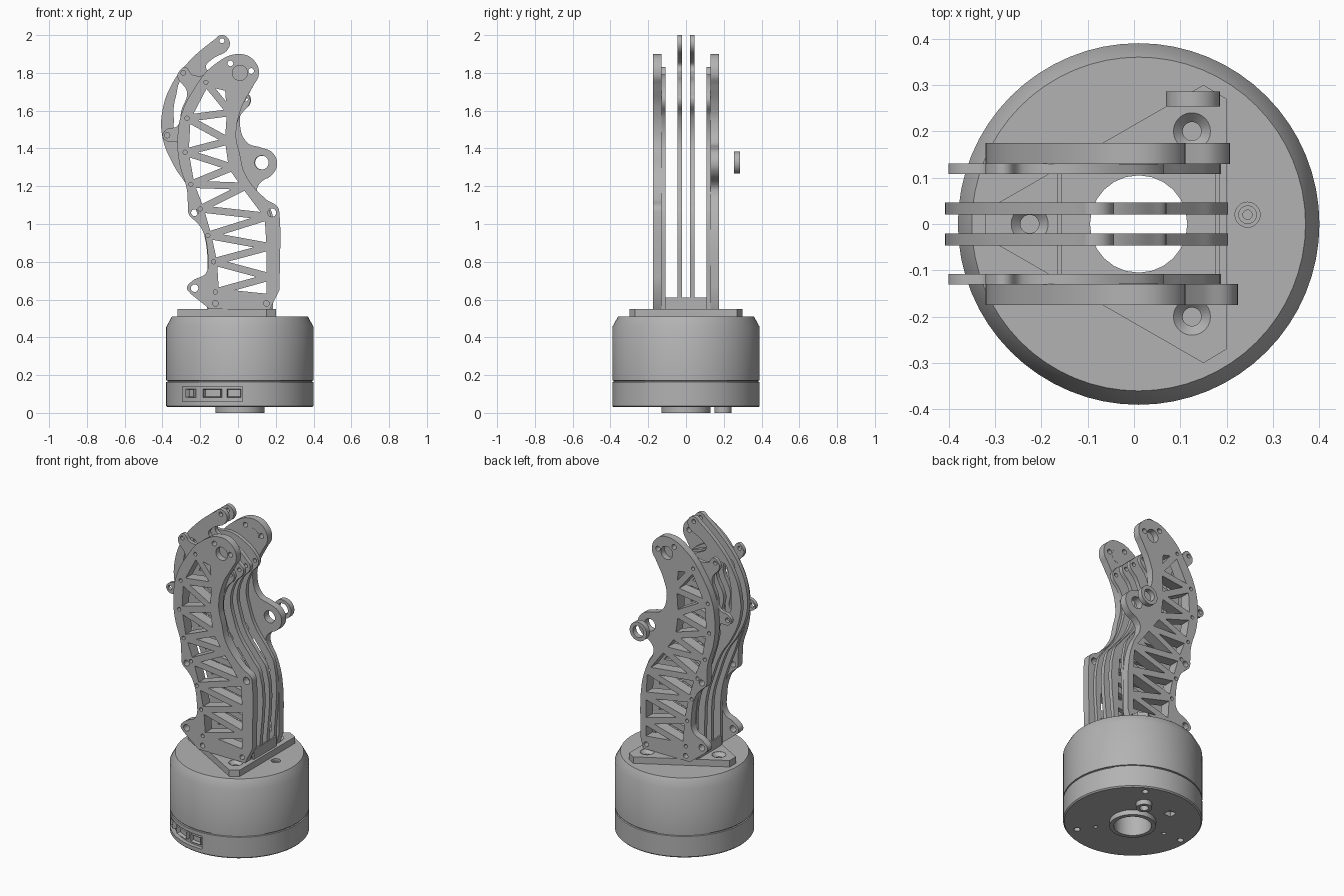
import bpy, bmesh, math
from mathutils import Vector

if "Cube" in bpy.data.objects:
    bpy.data.objects.remove(bpy.data.objects["Cube"])

grey = bpy.data.materials.new("machined_grey")
grey.use_nodes = True
grey.diffuse_color = (.45, .45, .45, 1)
grey.node_tree.nodes["Principled BSDF"].inputs["Base Color"].default_value = grey.diffuse_color
UP = math.pi / 2
CX = .01


def activate(ob):
    bpy.ops.object.select_all(action='DESELECT')
    ob.select_set(True)
    bpy.context.view_layer.objects.active = ob


def smooth(ob):
    activate(ob)
    bpy.ops.object.shade_smooth_by_angle(angle=math.radians(30))


def from_bmesh(name, bm, loc=(0, 0, 0), rot=(0, 0, 0)):
    bmesh.ops.recalc_face_normals(bm, faces=bm.faces)
    me = bpy.data.meshes.new(name)
    bm.to_mesh(me)
    bm.free()
    me.materials.append(grey)
    ob = bpy.data.objects.new(name, me)
    ob.location, ob.rotation_euler = loc, rot
    bpy.context.collection.objects.link(ob)
    return ob


def lathe(name, profile, loc=(0, 0, 0), rot=(0, 0, 0), segs=64):
    """Closed (radius, height) profile turned about its own z axis."""
    bm = bmesh.new()
    rings = []
    for i in range(segs):
        a = math.tau * i / segs
        rings.append([bm.verts.new((r * math.cos(a), r * math.sin(a), z)) for r, z in profile])
    n = len(profile)
    for i in range(segs):
        p, q = rings[i], rings[(i + 1) % segs]
        for k in range(n):
            m = (k + 1) % n
            bm.faces.new((p[k], q[k], q[m], p[m]))
    ob = from_bmesh(name, bm, loc, rot)
    smooth(ob)
    return ob


def box(name, size, loc, rot=(0, 0, 0), socket=0):
    bm = bmesh.new()
    bmesh.ops.create_cube(bm, size=1)
    bmesh.ops.scale(bm, vec=size, verts=bm.verts)
    if socket:  # sink the front face to form a socket
        front = [f for f in bm.faces if f.normal.y < -.9]
        bmesh.ops.inset_region(bm, faces=front, thickness=socket)
        bmesh.ops.translate(bm, vec=(0, .03, 0), verts=front[0].verts)
    return from_bmesh(name, bm, loc, rot)


def cylinder(name, r, depth, loc, rot=(0, 0, 0)):
    bm = bmesh.new()
    bmesh.ops.create_cone(bm, cap_ends=True, segments=32, radius1=r, radius2=r, depth=depth)
    return from_bmesh(name, bm, loc, rot)


def cut(ob, cutter):
    cutter.hide_render = True
    mod = ob.modifiers.new("cut", 'BOOLEAN')
    mod.operation, mod.solver, mod.object = 'DIFFERENCE', 'EXACT', cutter
    activate(ob)
    bpy.ops.object.modifier_apply(modifier=mod.name)
    bpy.data.objects.remove(cutter)


def ring(x, y, r):
    return [(x + r, y), (x, y + r), (x - r, y), (x, y - r)]


def sheet(name, curved, straight, thick, loc, rot):
    """Flat plate from outlines in hundredths; inner outlines become holes."""
    cu = bpy.data.curves.new(name, 'CURVE')
    cu.dimensions, cu.fill_mode = '2D', 'BOTH'
    cu.extrude, cu.resolution_u = thick / 2, 6
    for pts, soft in [(p, True) for p in curved] + [(p, False) for p in straight]:
        sp = cu.splines.new('BEZIER')
        sp.bezier_points.add(len(pts) - 1)
        sp.use_cyclic_u = True
        for bp, (x, y) in zip(sp.bezier_points, pts):
            bp.co = (x / 100, y / 100, 0)
            corner = not soft or (len(pts) > 8 and y <= 65)
            bp.handle_left_type = bp.handle_right_type = 'VECTOR' if corner else 'AUTO'
    cu.materials.append(grey)
    ob = bpy.data.objects.new(name, cu)
    ob.location, ob.rotation_euler = loc, rot
    bpy.context.collection.objects.link(ob)
    activate(ob)
    bpy.ops.object.convert(target='MESH')
    smooth(bpy.context.view_layer.objects.active)


def shrink(a, b, c, gap):
    """Triangle inset evenly by gap, leaving truss bars around it."""
    a, b, c = Vector(a), Vector(b), Vector(c)
    la, lb, lc = (b - c).length, (c - a).length, (a - b).length
    per = la + lb + lc
    mid = (a * la + b * lb + c * lc) / per
    s = per / 2
    rad = math.sqrt(s * (s - la) * (s - lb) * (s - lc)) / s
    return [tuple(mid + (p - mid) * (1 - gap / rad)) for p in (a, b, c)]


# Motor housing with port recess and screw holes
housing = lathe("motor_housing", [(.105, .51), (.36, .51), (.39, .455), (.39, .172), (.383, .17),
                                  (.383, .165), (.39, .163), (.39, .037), (.383, .03), (.13, .03),
                                  (.13, 0), (.105, 0)], (CX, 0, 0))
cut(housing, box("port_cutter", (.32, .3, .08), (-.135, -.35, .1)))
cut(housing, cylinder("top_cutter", .027, .06, (.245, .02, .51)))
cut(housing, box("square_cutter", (.05, .05, .06), (-.095, .2, .03)))
for x, y, r in [(.19, -.27, .018), (.17, .3, .018), (-.33, .01, .018), (.13, -.18, .012), (-.21, .01, .012)]:
    cut(housing, cylinder("screw_cutter", r, .06, (x, y, .03)))
smooth(housing)
lathe("port_wall", [(.33, .05), (.365, .05), (.365, .15), (.33, .15)], (CX, 0, 0))
for x, w in [(-.24, .055), (-.13, .1), (-.02, .075)]:
    a = math.asin((x - CX) / .365)
    box("port_socket", (w, .05, .045), (x, -.36 * math.cos(a), .105), (0, 0, a), .009)
lathe("top_pin", [(.01, .48), (.02, .48), (.02, .5), (.01, .5)], (.245, .02, 0), segs=24)
lathe("bottom_boss", [(.025, 0), (.045, 0), (.045, .04), (.025, .04)], (.09, .195, 0), segs=32)

# Mounting plate with countersunk holes
screws = [(12.5, 20), (12.5, -20), (-22.5, 0)]
sheet("mounting_plate", [ring(1, 0, 10.5)] + [ring(x, y, 4) for x, y in screws],
      [[(15, 30), (20, 27), (20, -27), (15, -30), (-32, -3), (-32, 3)]], .04, (0, 0, .53), (0, 0, 0))
for x, y in screws:
    lathe("countersink", [(.041, .55), (.02, .528), (.02, .511), (.041, .511)], (x / 100, y / 100, 0), segs=32)
for x in (-.16, .18):
    box("cross_wall", (.01, .22, .06), (x, 0, .58))

# Truss pattern shared by every side plate
zigzag = [(-5, 172), (-17, 175), (-4, 159), (-27, 156), (-5, 144), (-28, 138), (-3, 130), (-25, 121), (4, 120),
          (-20, 108), (16, 104), (-16, 94), (17, 88), (-13, 80), (17, 72), (-12, 64), (17, 61)]
truss = [shrink(*zigzag[i:i + 3], 1.9) for i in range(len(zigzag) - 2)]
rivets = [ring(x, z, 1.1) for x, z in zigzag[1::2]]

# Outer side plates
left_edge = [(-15, 55), (-25, 63), (-27, 66), (-24, 70), (-17, 74), (-16, 84), (-19, 97), (-22, 101), (-26, 105),
             (-26.5, 110), (-27, 118), (-31, 132), (-32, 145), (-30, 158), (-23, 172), (-13, 184)]
hub = [(1, 190), (9, 186), (11, 179), (8, 173)]
front_edge = [(2, 162), (-1, 147), (1, 137), (4, 126), (15, 113), (21, 109), (22, 105), (22, 65), (17, 55)]
back_edge = [(3, 163), (1, 153), (5, 143), (12, 140.5), (18, 138), (20.7, 132), (18, 126), (12, 122), (10, 118),
             (15, 106), (18, 95), (19, 62), (17, 55)]
bores = rivets + [ring(1, 180, 4), ring(-4, 185, 1.5), ring(7, 181, 1.5), ring(-23, 66, 2), ring(-23, 106, 1.8),
                  ring(15, 58, 1.5), ring(-12, 58, 1.5)]
sheet("front_side_plate", [hub + front_edge + left_edge, ring(18, 106, 2.2)] + bores, truss,
      .045, (0, -.152, 0), (UP, 0, 0))
sheet("back_side_plate", [hub + back_edge + left_edge, ring(12.5, 132.5, 3.7)] + bores, truss,
      .045, (0, .152, 0), (UP, 0, 0))
for y in (-.133, .133):
    cylinder("hub_cap", .042, .009, (.01, y, 1.8), (UP, 0, 0))
lathe("pivot_ring", [(.036, -.016), (.058, -.016), (.058, .016), (.036, .016)],
      (.127, .27, 1.325), (UP, 0, 0), 40)

# Inner liner plates and twin middle plates
shared = [(1, 157), (-2, 146), (0, 135), (4, 125), (13, 113)]
lower_left = [(-16, 55), (-16, 75), (-17, 90), (-21, 104)]
liner = [(-31, 181), (-28, 183), (-24, 179), (-12, 179), (-2, 175), (5, 169), (6.5, 165)] + shared + [
    (17, 106), (17, 55)] + lower_left + [(-27, 120), (-31, 135), (-32, 143), (-38, 144), (-40, 147), (-38, 150),
                                        (-32, 152), (-30, 160), (-27, 170), (-32, 178)]
middle = [(-9, 200), (-5, 198), (-5, 193), (-14, 187), (-17, 183), (-12, 179), (-2, 175), (4, 170),
          (7, 166)] + shared + [(18, 106), (18, 55)] + lower_left + [
    (-27, 120), (-34, 131), (-40, 146), (-40, 160), (-35, 174), (-26, 186), (-12, 198)]
gap = [(-28, 177), (-33, 167), (-34, 156), (-32, 146), (-29, 146), (-29, 156), (-24, 171)]
for s in (-1, 1):
    sheet("liner_plate", [liner, ring(-37.5, 147, 1.4), ring(-29, 180, 1.2), ring(4, 166, 1.2)], truss,
          .022, (0, s * .119, 0), (UP, 0, 0))
    sheet("middle_plate", [middle, gap, ring(-8.5, 197, 1.3), ring(4, 166, 1.2)], truss,
          .026, (0, s * .033, 0), (UP, 0, 0))
